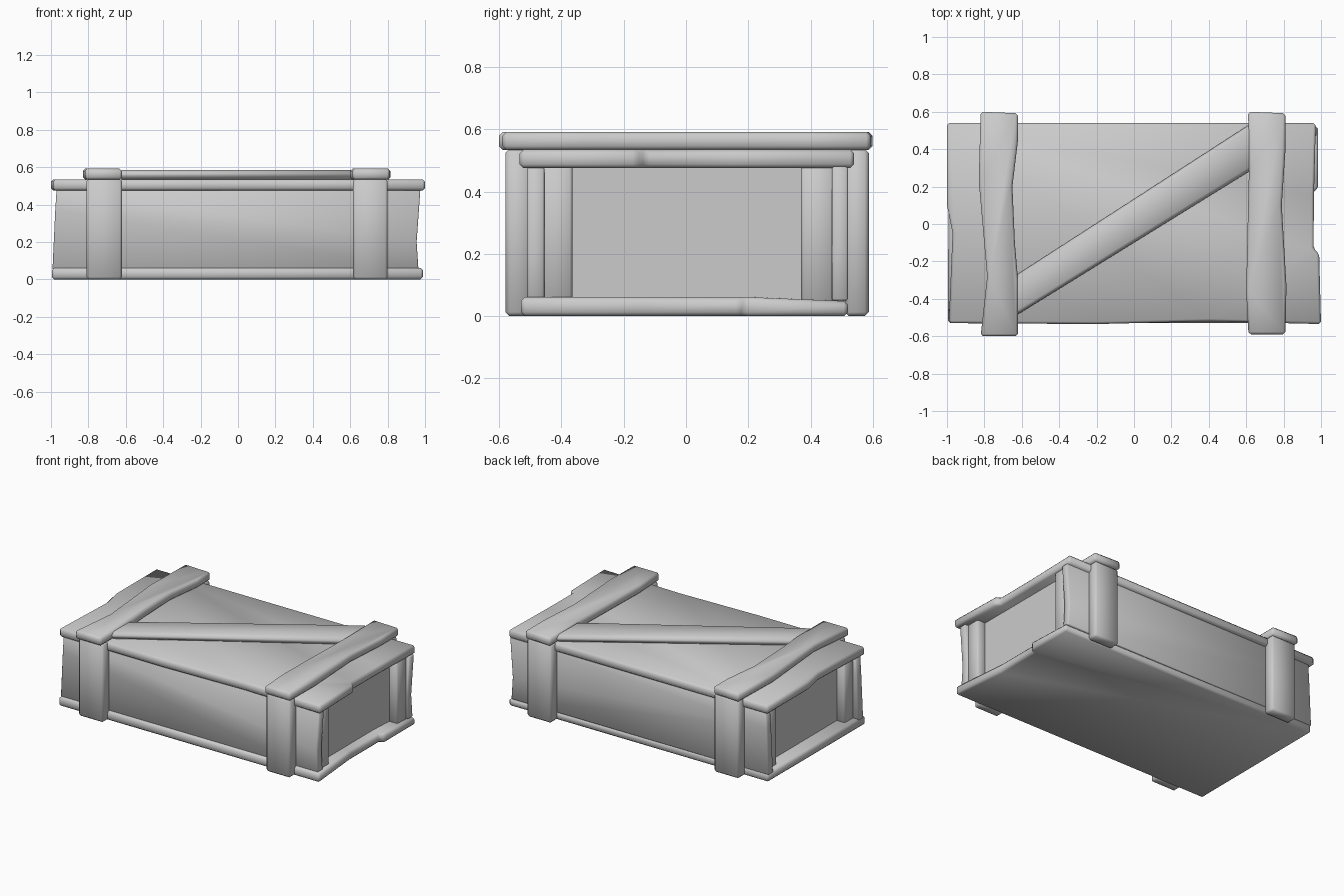
import bpy, bmesh

if "Cube" in bpy.data.objects:
    bpy.data.objects.remove(bpy.data.objects["Cube"])


def prism(name, outline, lo, hi, plane="XY", bevel=0.013, smooth=True):
    """Extrude a 2D outline between lo and hi along the axis normal to its plane."""
    def place(p, h):
        return (p[0], p[1], h) if plane == "XY" else (p[0], h, p[1])

    bm = bmesh.new()
    low = [bm.verts.new(place(p, lo)) for p in outline]
    high = [bm.verts.new(place(p, hi)) for p in outline]
    bm.faces.new(low)
    bm.faces.new(high)
    n = len(outline)
    for i in range(n):
        j = (i + 1) % n
        bm.faces.new((low[i], low[j], high[j], high[i]))
    bmesh.ops.recalc_face_normals(bm, faces=bm.faces)
    for f in bm.faces:
        f.smooth = smooth
    me = bpy.data.meshes.new(name)
    bm.to_mesh(me)
    bm.free()
    ob = bpy.data.objects.new(name, me)
    bpy.context.collection.objects.link(ob)
    if bevel:
        mod = ob.modifiers.new("worn_edges", "BEVEL")
        mod.width = bevel
        mod.segments = 1
        mod.limit_method = "ANGLE"
    return ob


def rect(x0, x1, y0, y1):
    return [(x0, y0), (x1, y0), (x1, y1), (x0, y1)]


# Base board with a chipped right end
base = prism("base_board", [(-0.995, -0.53), (0.99, -0.53), (0.955, -0.14), (0.955, 0.17),
                            (0.985, 0.19), (0.985, 0.52), (-0.99, 0.52)], 0, 0.062)
for v in base.data.vertices:
    if v.co.z > 0.05 and v.co.x > 0.9 and v.co.y > 0.4:
        v.co.z = 0.048

# Lid board with uneven ends
prism("lid_board", [(-0.99, -0.53), (-0.2, -0.535), (0.4, -0.52), (1.0, -0.535), (0.99, -0.16),
                    (0.96, -0.13), (0.962, 0.15), (0.972, 0.54), (-1.0, 0.54),
                    (-1.0, 0.1), (-0.97, -0.05)], 0.475, 0.535)

# Long side walls with worn, slanted ends
wall = [(-0.992, 0.05), (0.965, 0.05), (0.955, 0.2), (0.975, 0.48), (-0.97, 0.48), (-0.977, 0.37)]
prism("front_wall", wall, -0.51, -0.455, "XZ", 0.006)
prism("back_wall", wall, 0.468, 0.52, "XZ", 0.006)

# Recessed end panels and their corner posts
for side, s in (("left", -1), ("right", 1)):
    xs = sorted((s * 0.84, s * 0.89))
    prism(side + "_end_panel", rect(*xs, -0.46, 0.47), 0.04, 0.49, bevel=0, smooth=False)
    xs = sorted((s * 0.87, s * 0.95))
    prism(side + "_front_post", rect(*xs, -0.46, -0.365), 0.04, 0.49, bevel=0.008)
    prism(side + "_back_post", rect(*xs, 0.37, 0.472), 0.04, 0.49, bevel=0.008)

# Upright battens on the front and back
for side, x0, x1 in (("left", -0.81, -0.62), ("right", 0.615, 0.80)):
    prism(side + "_front_upright", rect(x0, x1, -0.58, -0.5), 0, 0.537)
    prism(side + "_back_upright", rect(x0, x1, 0.51, 0.587), 0, 0.537)

# Wavy battens across the lid
prism("left_lid_batten", [(-0.82, 0.6), (-0.83, 0.23), (-0.785, -0.28), (-0.82, -0.6),
                          (-0.62, -0.6), (-0.62, -0.3), (-0.637, -0.1), (-0.65, 0.2),
                          (-0.62, 0.45), (-0.62, 0.592)], 0.533, 0.592)
prism("right_lid_batten", [(0.61, 0.6), (0.615, 0.3), (0.608, 0.0), (0.6, -0.36), (0.612, -0.59),
                           (0.81, -0.59), (0.815, -0.33), (0.79, 0.1), (0.81, 0.4),
                           (0.81, 0.592)], 0.533, 0.592)

# Diagonal brace between the lid battens
prism("diagonal_brace", [(-0.64, -0.495), (0.63, 0.29), (0.63, 0.54), (-0.64, -0.28)],
      0.533, 0.586, bevel=0.02)
